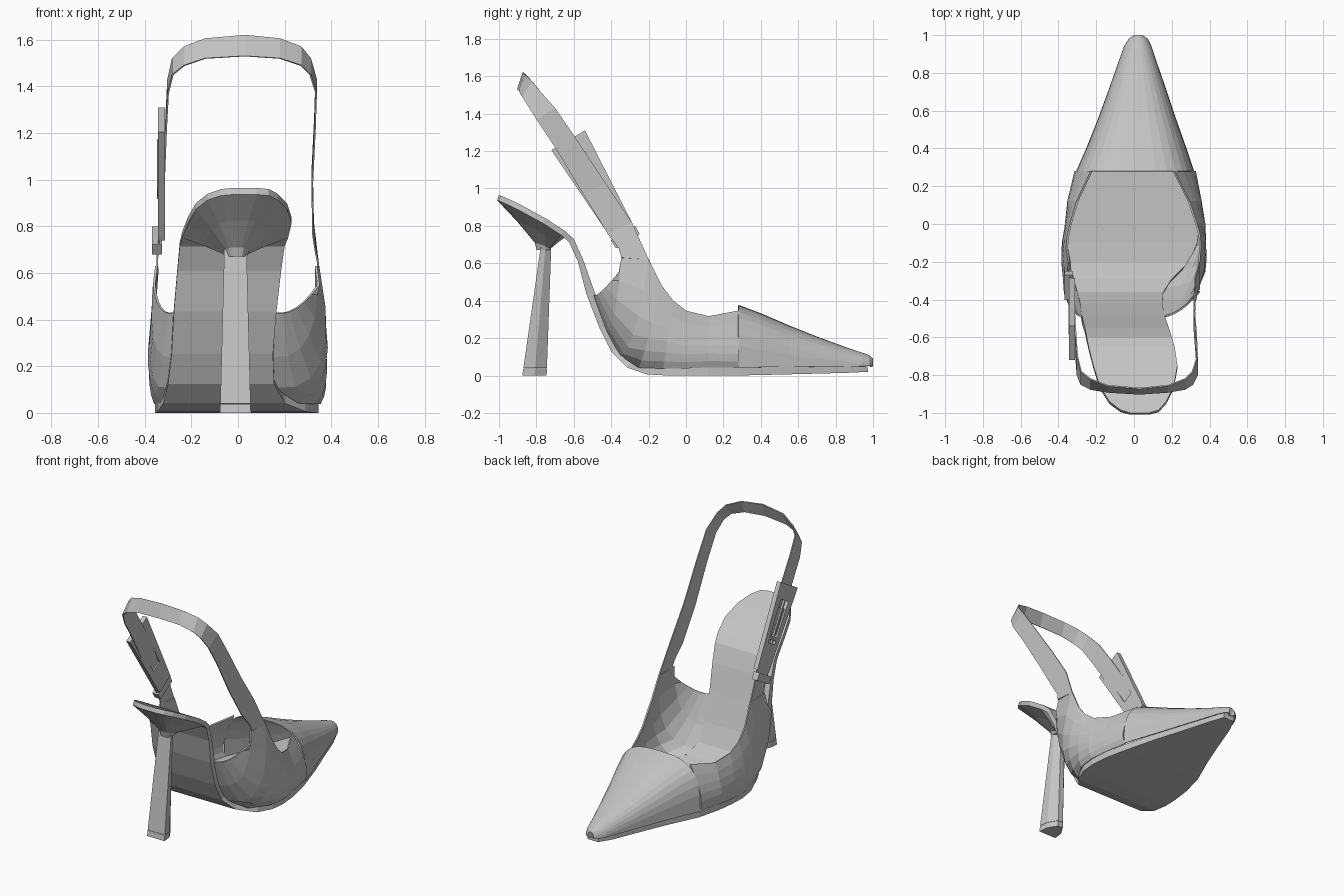
import bpy, bmesh, math
from mathutils import Vector

if "Cube" in bpy.data.objects:
    bpy.data.objects.remove(bpy.data.objects["Cube"])

grey = bpy.data.materials.new("soft grey")
grey.diffuse_color = (0.55, 0.55, 0.55, 1)
grey.use_nodes = True
grey.node_tree.nodes["Principled BSDF"].inputs["Base Color"].default_value = grey.diffuse_color


def finish(name, bm, thick=0):
    bmesh.ops.remove_doubles(bm, verts=bm.verts, dist=1e-5)
    bmesh.ops.recalc_face_normals(bm, faces=bm.faces)
    me = bpy.data.meshes.new(name)
    bm.to_mesh(me)
    bm.free()
    me.materials.append(grey)
    ob = bpy.data.objects.new(name, me)
    bpy.context.collection.objects.link(ob)
    if thick:
        mod = ob.modifiers.new("thickness", 'SOLIDIFY')
        mod.thickness = thick
        mod.offset = 0
    return ob


def loft(name, rows, closed=False, caps=False, thick=0):
    """Skin a list of equally long point rows."""
    bm = bmesh.new()
    vs = [[bm.verts.new(p) for p in r] for r in rows]
    n = len(rows[0])
    for a, b in zip(vs, vs[1:]):
        for i in range(n if closed else n - 1):
            j = (i + 1) % n
            bm.faces.new((a[i], a[j], b[j], b[i]))
    if caps:
        bm.faces.new(vs[0])
        bm.faces.new(vs[-1])
    return finish(name, bm, thick)


def lerp(a, b, t):
    return a + (b - a) * t


# Sole, shank and heel seat: (y, top z, left x, right x)
path = [(-1, .965, -.02, .08), (-.985, .96, -.07, .13), (-.94, .94, -.13, .17),
        (-.86, .90, -.18, .21), (-.75, .84, -.215, .23), (-.65, .775, -.24, .215),
        (-.6, .73, -.25, .20), (-.55, .62, -.26, .185), (-.49, .45, -.275, .165),
        (-.42, .27, -.285, .15), (-.36, .15, -.30, .155), (-.29, .08, -.32, .20),
        (-.2, .05, -.345, .29), (-.1, .045, -.355, .335), (0, .045, -.35, .345),
        (.12, .045, -.335, .335), (.28, .045, -.295, .30), (.5, .05, -.2, .235),
        (.7, .055, -.125, .165), (.88, .06, -.06, .105), (.97, .065, -.015, .065)]
rows = []
for i, (y, z, l, r) in enumerate(path):
    a, b = path[max(i - 1, 0)], path[min(i + 1, len(path) - 1)]
    d = Vector((b[0] - a[0], b[1] - a[1])).normalized()
    t = .03 if i < 8 else .045
    yb, zb = y + d.y * t, max(z - d.x * t, 0)
    rows.append([(l, y, z), (r, y, z), (r, yb, zb), (l, yb, zb)])
loft("sole_and_seat", rows, closed=True, caps=True)

# Cup under the seat, tapering to the heel
seat = rows[:6]
rim = [Vector(r[2]) for r in seat] + [Vector((0, -.645, .74))] + [Vector(r[3]) for r in reversed(seat)]
levels = [(1, 0), (.6, .42), (.24, .85), (.2, 1)]
loft("heel_cup", [[(lerp(-.01, p.x, s), lerp(-.745, p.y, s), lerp(p.z, .67, t)) for p in rim]
                  for s, t in levels], closed=True, caps=True)

# Heel stem with flat back and wedge front, plus the tip
def stem_ring(z):
    t = z / .7
    w, back = lerp(.066, .048, t), lerp(-.875, -.775, t)
    mid, front = lerp(-.81, -.75, t), lerp(-.745, -.72, t)
    return [(-.011 - w, back, z), (-.011 + w, back, z), (-.011 + w * .9, mid, z),
            (-.011 + w * .3, front, z), (-.011 - w * .3, front, z), (-.011 - w * .9, mid, z)]

loft("heel_stem", [stem_ring(.04), stem_ring(.71)], closed=True, caps=True)
loft("heel_tip", [stem_ring(0), stem_ring(.038)], closed=True, caps=True)

# Side walls: (y, z) of bottom, middle, top, then x of each on the right and left
wall = [(-.49, .43, -.45, .45, -.36, .55, .16, .25, .345, -.275, -.33, -.36),
        (-.42, .24, -.38, .33, -.345, .63, .15, .30, .335, -.285, -.36, -.35),
        (-.35, .11, -.28, .22, -.2, .62, .155, .352, .345, -.30, -.372, -.345),
        (-.25, .045, -.2, .2, -.13, .48, .255, .372, .35, -.33, -.38, -.355),
        (-.12, .04, -.1, .18, -.07, .40, .335, .377, .348, -.355, -.377, -.35),
        (0, .04, 0, .16, 0, .345, .35, .373, .33, -.352, -.36, -.335),
        (.12, .045, .12, .16, .12, .315, .335, .35, .29, -.337, -.345, -.30),
        (.28, .045, .28, .16, .28, .345, .305, .313, .21, -.297, -.303, -.225)]
for name, k in (("right_wall", 6), ("left_wall", 9)):
    rows = []
    for w in wall:
        b, m, t = (Vector((w[k + i], w[2 * i], w[2 * i + 1])) for i in range(3))
        us = [i / 6 for i in range(7)]
        rows.append([b * (1 - u) * (1 - 2 * u) + m * 4 * u * (1 - u) + t * u * (2 * u - 1) for u in us])
    loft(name, rows, thick=.01)

# Pointed vamp: (y, left x, right x, top z)
vamp = [(.28, -.303, .315, .375), (.4, -.25, .275, .33), (.55, -.19, .222, .265),
        (.7, -.135, .172, .205), (.85, -.082, .12, .15), (.94, -.05, .09, .12),
        (.98, -.025, .07, .105), (.997, .0, .045, .09)]
rows = []
for y, l, r, h in vamp:
    f = (y - .28) / .72
    e, base = 2 / lerp(3.1, 2.1, f), lerp(.043, .05, f)
    row = []
    for i in range(17):
        a = math.pi * i / 16
        c, s = math.cos(a), max(math.sin(a), 0)
        row.append(((l + r) / 2 + (r - l) / 2 * math.copysign(abs(c) ** e, c), y, base + (h - base) * s ** e))
    rows.append(row)
rows.append([((p[0] + .022) / 2, .985, .045) for p in rows[-1]])
loft("pointed_vamp", rows, thick=.006)

# Ankle strap loop: right x, left x, rear edge (y, z), front edge (y, z)
strap = [(.345, -.347, -.345, .63, -.2, .62), (.335, -.345, -.36, .68, -.24, .71),
         (.322, -.335, -.42, .76, -.29, .82), (.318, -.318, -.55, .97, -.43, 1.03),
         (.33, -.308, -.70, 1.22, -.59, 1.27), (.335, -.30, -.80, 1.37, -.70, 1.43),
         (.31, -.28, -.85, 1.45, -.78, 1.52), (.27, -.23, -.875, 1.49, -.82, 1.57),
         (.18, -.14, -.89, 1.52, -.855, 1.605), (.03, .03, -.90, 1.53, -.87, 1.62)]
rows = [[(r, ry, rz), (r, fy, fz)] for r, l, ry, rz, fy, fz in strap]
rows += [[(l, ry, rz), (l, fy, fz)] for r, l, ry, rz, fy, fz in reversed(strap[:-1])]
loft("ankle_strap", rows, thick=.007)


# Buckle on the left: tapered frame, recessed panel, bars and keeper
corners = [Vector(c) for c in ((-.72, 1.205), (-.54, 1.31), (-.285, .81), (-.405, .74))]

def on_buckle(u, v):
    """u runs across the strap, v runs down it."""
    return corners[0].lerp(corners[1], u).lerp(corners[3].lerp(corners[2], u), v)

def plate(name, u0, u1, v0, v1, x0, x1):
    ring = [on_buckle(u, v) for u, v in ((u0, v0), (u1, v0), (u1, v1), (u0, v1))]
    loft(name, [[(x, p.x, p.y) for p in ring] for x in (x0, x1)], closed=True, caps=True)

def frame(name, out, inn, x0, x1):
    def ring(m, x):
        pts = [on_buckle(u, v) for u, v in ((m[0], m[2]), (m[1], m[2]), (m[1], m[3]), (m[0], m[3]))]
        return [(x, p.x, p.y) for p in pts]
    loft(name, [ring(out, x0), ring(out, x1), ring(inn, x1), ring(inn, x0), ring(out, x0)], closed=True)

frame("buckle_frame", (0, 1, 0, 1), (.26, .74, .18, .68), -.343, -.312)
plate("buckle_panel", .3, .7, .27, .58, -.337, -.318)
plate("buckle_prong", .46, .54, .18, .7, -.347, -.333)
plate("buckle_bar", .26, .74, .6, .64, -.345, -.32)
plate("strap_keeper", -.06, 1.06, 1.03, 1.12, -.368, -.325)
